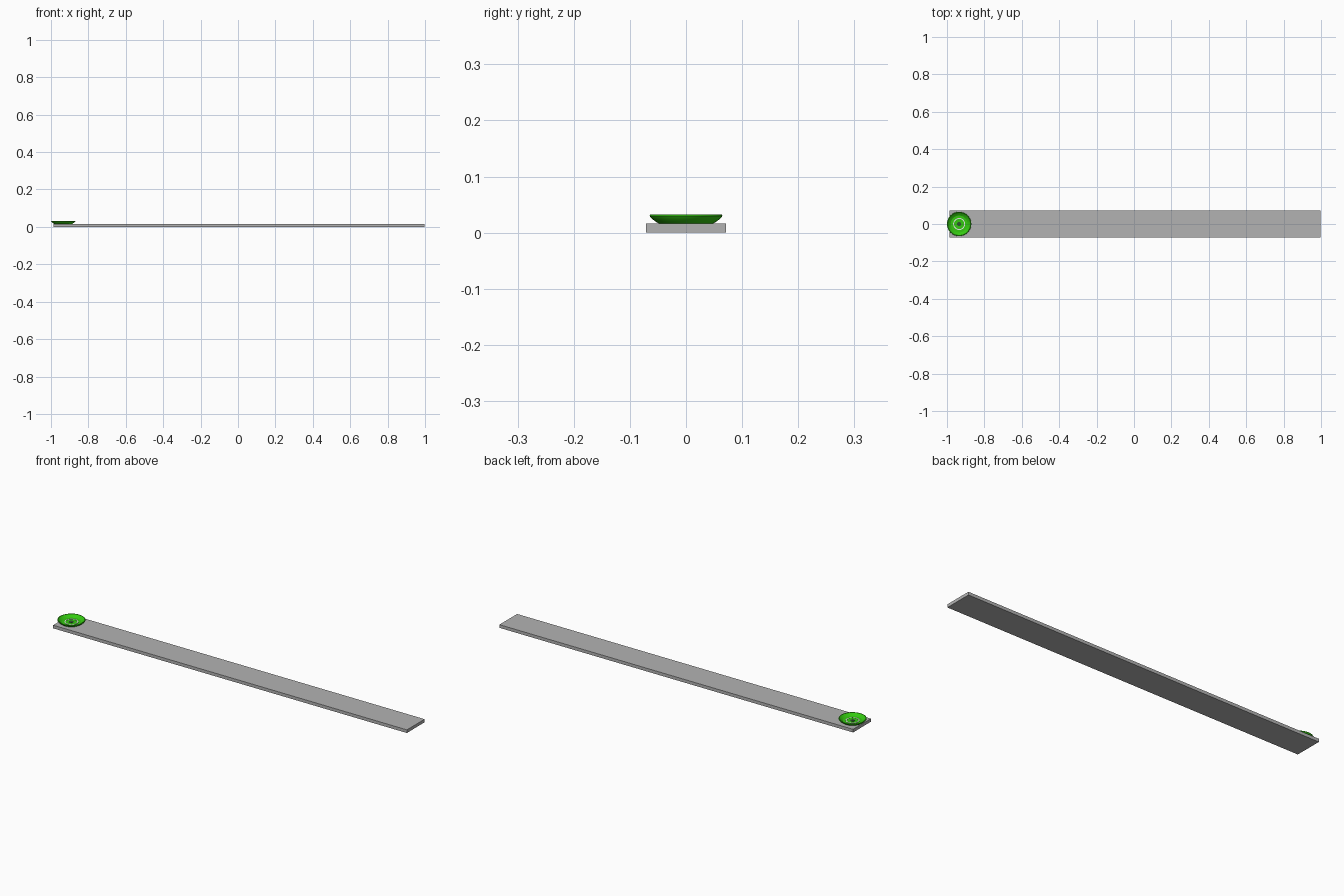
import bpy, bmesh, math

if "Cube" in bpy.data.objects:
    bpy.data.objects.remove(bpy.data.objects["Cube"])

CX, TOP = -0.935, 0.016  # dish centre and board top


def material(name, rgb):
    m = bpy.data.materials.new(name)
    m.diffuse_color = (*rgb, 1)
    m.use_nodes = True
    m.node_tree.nodes["Principled BSDF"].inputs["Base Color"].default_value = m.diffuse_color
    return m


grey = material("board grey", (0.45, 0.45, 0.45))
green = material("dish green", (0.033, 0.58, 0.005))
pale = material("pale ring", (0.75, 0.8, 0.75))
dark = material("dark centre", (0.03, 0.09, 0.03))


def finish(name, bm, mat):
    bmesh.ops.recalc_face_normals(bm, faces=bm.faces)
    me = bpy.data.meshes.new(name)
    bm.to_mesh(me)
    bm.free()
    me.materials.append(mat)
    ob = bpy.data.objects.new(name, me)
    bpy.context.collection.objects.link(ob)
    return ob


def lathe(name, profile, mat, closed=False, n=48):
    """Spin (radius, height) points around the dish axis."""
    bm = bmesh.new()
    pts = [bm.verts.new((r, 0, z)) for r, z in profile]
    pairs = list(zip(pts, pts[1:])) + ([(pts[-1], pts[0])] if closed else [])
    edges = [bm.edges.new(p) for p in pairs]
    bmesh.ops.spin(bm, geom=pts + edges, axis=(0, 0, 1), cent=(0, 0, 0),
                   angle=math.tau, steps=n)
    bmesh.ops.remove_doubles(bm, verts=bm.verts, dist=1e-5)
    ob = finish(name, bm, mat)
    ob.location = (CX, 0, TOP)
    bpy.ops.object.select_all(action='DESELECT')
    ob.select_set(True)
    bpy.context.view_layer.objects.active = ob
    bpy.ops.object.shade_smooth_by_angle(angle=math.radians(30))
    return ob


# Long flat board
bm = bmesh.new()
bmesh.ops.create_cube(bm, size=1)
for v in bm.verts:
    v.co.x = 0.005 + v.co.x * 1.985
    v.co.y *= 0.142
    v.co.z = (v.co.z + 0.5) * TOP
finish("board", bm, grey)

# Shallow dish with flared wall and rounded lip
lathe("dish", [(0, 0), (0.048, 0), (0.056, 0.005), (0.063, 0.011),
               (0.065, 0.014), (0.064, 0.016), (0.061, 0.016),
               (0.053, 0.009), (0.045, 0.004), (0, 0.004)], green)

# Painted ring and centre spot on the dish floor
lathe("floor_ring", [(0.027, 0.004), (0.032, 0.004),
                     (0.032, 0.005), (0.027, 0.005)], pale, closed=True)
lathe("centre_spot", [(0, 0.004), (0.011, 0.004), (0.011, 0.005), (0, 0.005)], dark)
